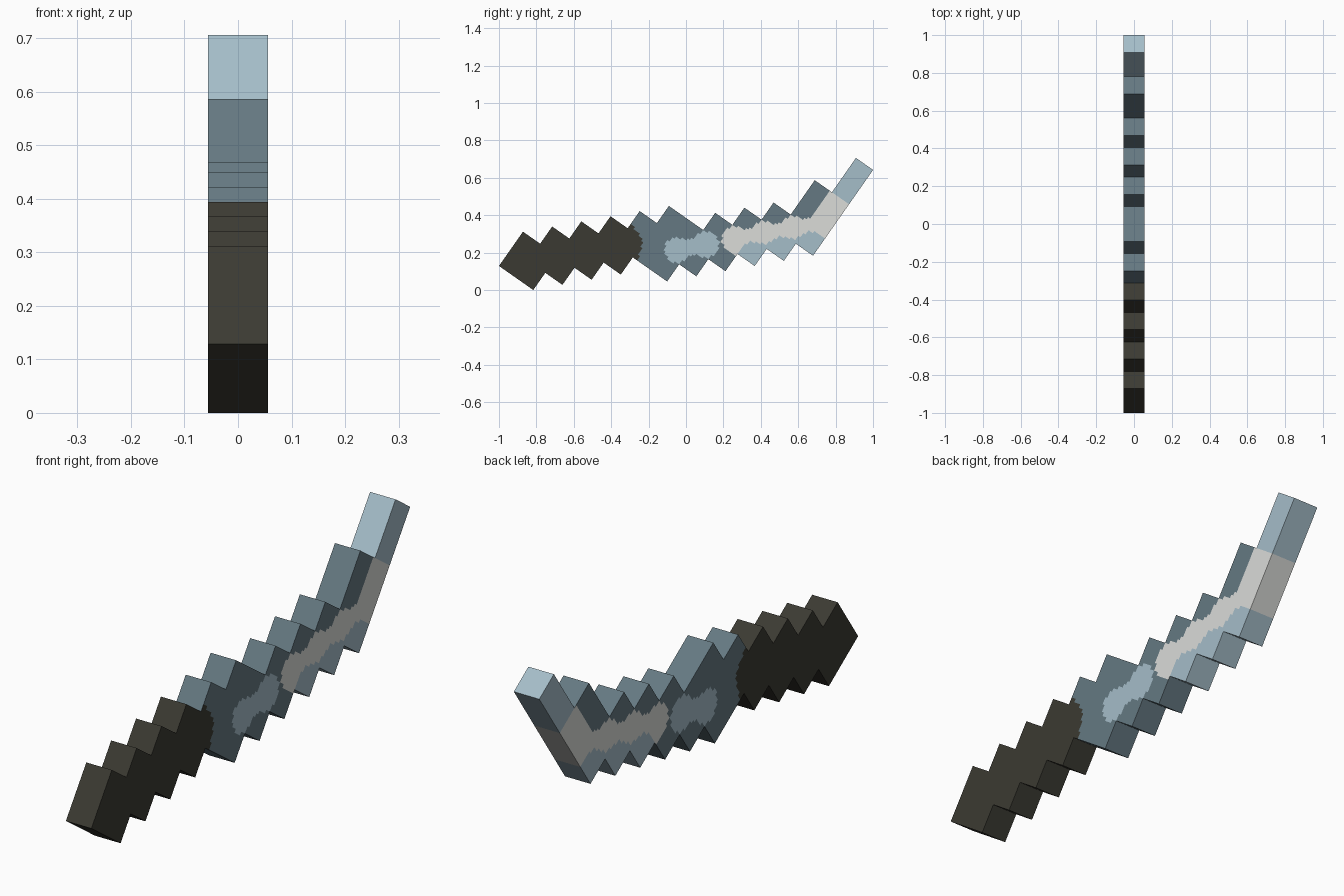
import bpy, bmesh, math
from mathutils import Vector

if "Cube" in bpy.data.objects:
    bpy.data.objects.remove(bpy.data.objects["Cube"])

P = 0.112                       # size of one square block
TILT = math.radians(35)
C, S = math.cos(TILT), math.sin(TILT)
N = 8                           # fine squares per block on the flat sides
HALF = P / 2

# Block rows along the knife: (first, end) across the tilted grid
ROWS = [(0, 2), (0, 3), (1, 4), (2, 5), (3, 7), (4, 8), (5, 9),
        (7, 10), (8, 11), (9, 12), (10, 12), (10, 12), (11, 12), (11, 12)]
DARK, SLATE, LIGHT, WHITE = range(4)
LIGHT_CELLS = {(6, 5), (7, 6), (9, 7), (10, 8), (11, 9), (11, 12), (11, 13)}
WHITE_CELLS = {(8, 7), (9, 8), (10, 9), (11, 10), (11, 11)}


def cell_colour(a, b):
    if b < 4 or (b == 4 and a < 5):
        return DARK
    if (a, b) in LIGHT_CELLS:
        return LIGHT
    return WHITE if (a, b) in WHITE_CELLS else SLATE


CELLS = {(a, b): cell_colour(a, b)
         for b, (lo, hi) in enumerate(ROWS) for a in range(lo, hi)}


def linear(v):
    v /= 255
    return v / 12.92 if v <= 0.04045 else ((v + 0.055) / 1.055) ** 2.4


def material(name, rgb):
    m = bpy.data.materials.new(name)
    m.diffuse_color = (*[linear(v) for v in rgb], 1)
    m.use_nodes = True
    m.node_tree.nodes["Principled BSDF"].inputs["Base Color"].default_value = m.diffuse_color
    return m


MATS = [material("dark grip brown", (59, 58, 50)),
        material("slate steel", (101, 121, 130)),
        material("pale blue steel", (165, 189, 201)),
        material("off white edge", (219, 220, 217))]


def point(x, a, b):
    """Tilted grid position to world position."""
    return Vector((x, -1 + P * (a * C + b * S), P * (2 * S + b * C - a * S)))


def soft_colour(a, b, own):
    """Blend of the four nearest blocks; the strongest colour wins."""
    score = [0.0] * 4
    i0, j0 = math.floor(a - 0.5), math.floor(b - 0.5)
    for i in (i0, i0 + 1):
        for j in (j0, j0 + 1):
            if (i, j) in CELLS:
                w = (1 - abs(a - 0.5 - i)) * (1 - abs(b - 0.5 - j))
                k = CELLS[i, j]
                score[k] += w * (0.62 if k == SLATE else 1)
    best = max(score)
    return own if score[own] == best else score.index(best)


def add_quad(bm, corners, outward, colour):
    f = bm.faces.new([bm.verts.new(c) for c in corners])
    f.normal_update()
    if f.normal.dot(outward) < 0:
        f.normal_flip()
    f.material_index = colour


def build_part(name, cells):
    bm = bmesh.new()
    steps = [k / N for k in range(N)]
    d = 1 / N
    for a, b in cells:
        own = CELLS[a, b]
        # flat left and right sides with soft-edged colour patches
        for s in steps:
            for t in steps:
                p, q = a + s, b + t
                col = soft_colour(p + d / 2, q + d / 2, own)
                for x in (-HALF, HALF):
                    add_quad(bm, [point(x, p, q), point(x, p + d, q),
                                  point(x, p + d, q + d), point(x, p, q + d)],
                             Vector((x, 0, 0)), col)
        # stepped rim, only where there is no neighbouring block
        for da, db in ((1, 0), (-1, 0), (0, 1), (0, -1)):
            if (a + da, b + db) in CELLS:
                continue
            out = point(0, da, db) - point(0, 0, 0)
            for s in steps:
                if da:
                    e = a + max(da, 0)
                    p0, p1 = (e, b + s), (e, b + s + d)
                else:
                    e = b + max(db, 0)
                    p0, p1 = (a + s, e), (a + s + d, e)
                add_quad(bm, [point(-HALF, *p0), point(HALF, *p0),
                              point(HALF, *p1), point(-HALF, *p1)], out, own)
    bmesh.ops.remove_doubles(bm, verts=bm.verts, dist=1e-4)
    me = bpy.data.meshes.new(name)
    for m in MATS:
        me.materials.append(m)
    bm.to_mesh(me)
    bm.free()
    bpy.context.collection.objects.link(bpy.data.objects.new(name, me))


build_part("grip", [c for c in CELLS if CELLS[c] == DARK])
build_part("blade", [c for c in CELLS if CELLS[c] != DARK])
